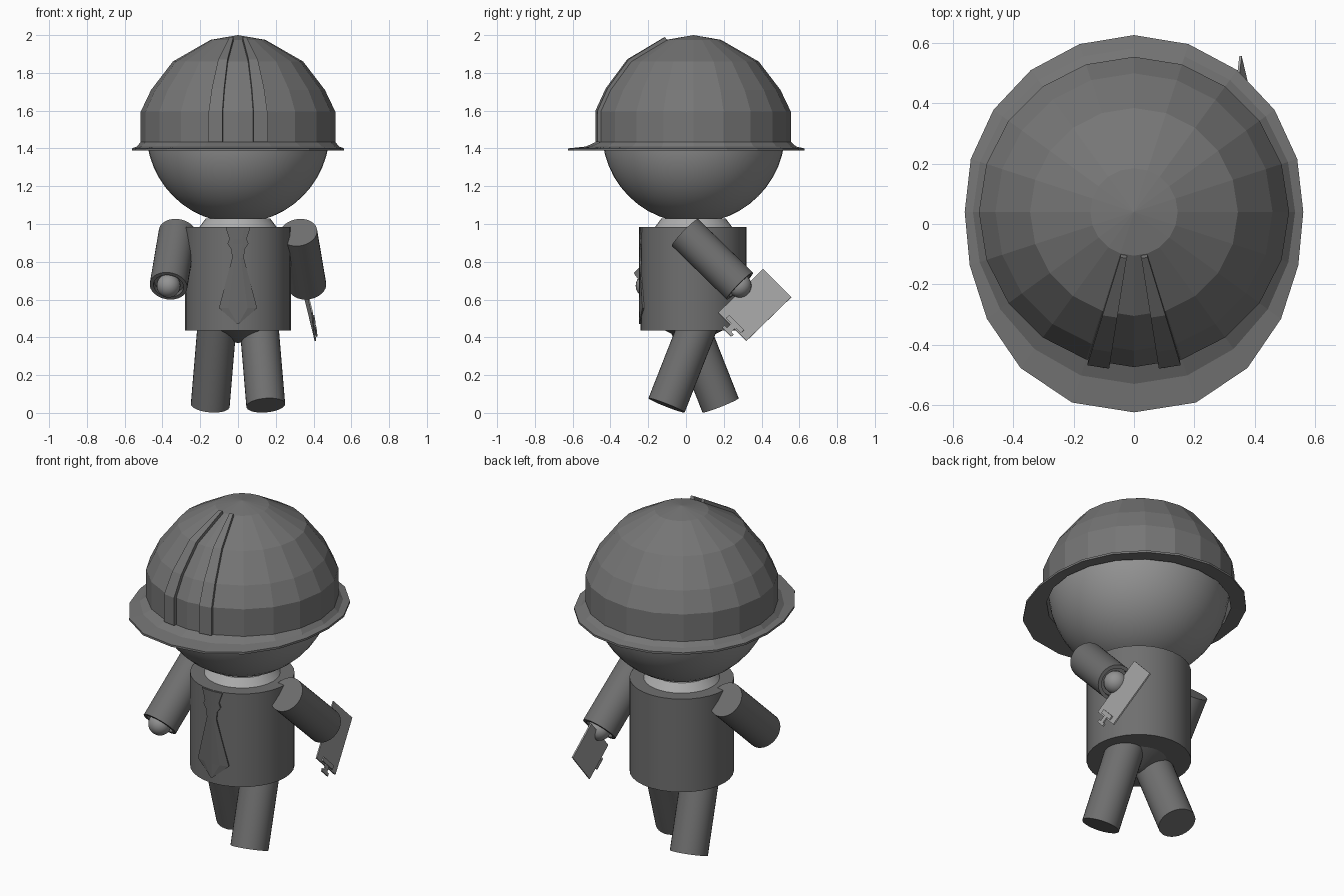
import bpy, bmesh
from math import sin, cos, pi, sqrt, radians
from mathutils import Vector, Matrix

cube = bpy.data.objects.get("Cube")
if cube:
    bpy.data.objects.remove(cube, do_unlink=True)

CY = 0.04  # depth of the body's axis


def material(name, value):
    m = bpy.data.materials.new(name)
    m.use_nodes = True
    colour = (value, value, value, 1)
    m.diffuse_color = colour
    m.node_tree.nodes["Principled BSDF"].inputs["Base Color"].default_value = colour
    return m


helmet_grey = material("helmet grey", 0.18)
suit_grey = material("suit grey", 0.16)
tie_grey = material("tie grey", 0.14)
skin_grey = material("skin grey", 0.29)
shirt_grey = material("shirt light grey", 0.42)
board_grey = material("board light grey", 0.37)


def finish(name, bm, mat, smooth=True):
    bmesh.ops.remove_doubles(bm, verts=bm.verts, dist=1e-5)
    bmesh.ops.recalc_face_normals(bm, faces=bm.faces)
    mesh = bpy.data.meshes.new(name)
    bm.to_mesh(mesh)
    bm.free()
    mesh.materials.append(mat)
    ob = bpy.data.objects.new(name, mesh)
    bpy.context.collection.objects.link(ob)
    if smooth:
        bpy.ops.object.select_all(action="DESELECT")
        ob.select_set(True)
        bpy.context.view_layer.objects.active = ob
        bpy.ops.object.shade_smooth_by_angle(angle=radians(35))
    return ob


def skin_grid(bm, rows, closed=False):
    """Join rows of points with quads."""
    rows = [[bm.verts.new(p) for p in row] for row in rows]
    n = len(rows[0])
    for a, b in zip(rows, rows[1:]):
        for i in range(n if closed else n - 1):
            j = (i + 1) % n
            bm.faces.new((a[i], a[j], b[j], b[i]))


def lathe(name, profile, mat, matrix=Matrix(), segs=32, smooth=True):
    """Spin (radius, height) points; angle 0 faces the front."""
    bm = bmesh.new()
    rows = []
    for r, z in profile:
        angles = [2 * pi * i / segs for i in range(segs)]
        rows.append([((r(a) if callable(r) else r) * sin(a),
                      -(r(a) if callable(r) else r) * cos(a), z) for a in angles])
    skin_grid(bm, rows, closed=True)
    bmesh.ops.remove_doubles(bm, verts=bm.verts, dist=1e-5)
    bmesh.ops.dissolve_degenerate(bm, edges=bm.edges, dist=1e-5)
    bm.transform(matrix)
    return finish(name, bm, mat, smooth)


def along(start, end):
    d = Vector(end) - Vector(start)
    return Matrix.Translation(start) @ d.to_track_quat("Z", "Y").to_matrix().to_4x4(), d.length


def ball(name, centre, radius, mat, segs=32):
    bm = bmesh.new()
    bmesh.ops.create_uvsphere(bm, u_segments=segs, v_segments=segs // 2, radius=radius,
                              matrix=Matrix.Translation(centre))
    return finish(name, bm, mat)


axis = Matrix.Translation((0, CY, 0))

# Head, shirt collar, jacket and hips
ball("head", (0, CY, 1.49), 0.485, skin_grey, 48)
lathe("collar", [(0, 0.97), (0.215, 0.97), (0.17, 1.03), (0, 1.03)], shirt_grey, axis)
lathe("jacket", [(0, 0.435), (0.28, 0.435), (0.28, 0.985), (0, 0.985)], suit_grey, axis)
lathe("hips", [(0, 0.37), (0.03, 0.375), (0.16, 0.44), (0, 0.45)], suit_grey, axis)

# Arms and legs swing opposite ways on each side
for side, label in ((1, "left"), (-1, "right")):
    shoulder = (0.32 * side, CY - 0.045 * side, 0.955)
    wrist = (0.368 * side, CY + 0.245 * side, 0.672)
    m, length = along(shoulder, wrist)
    lathe(label + "_sleeve", [(0, 0), (0.1, 0), (0.1, length), (0.08, length),
                              (0.08, length - 0.03), (0, length - 0.03)], suit_grey, m)
    ball(label + "_hand", m @ Vector((0, 0, length - 0.002)), 0.063, skin_grey, 24)

    foot = (0.147 * side, CY - 0.143 * side, 0.04)
    hip = (0.11 * side, CY + 0.03 * side, 0.48)
    m, length = along(foot, hip)
    lathe(label + "_leg", [(0, 0), (0.103, 0), (0.103, length), (0, length)], suit_grey, m)

# Tie that follows the jacket's curve
bm = bmesh.new()
tie_rows = [(0.065, 0.983), (0.045, 0.92), (0.055, 0.895), (0.035, 0.865),
            (0.03, 0.82), (0.1, 0.555), (0.002, 0.47)]
skin_grid(bm, [[(w * t, CY - sqrt(0.284 ** 2 - (w * t) ** 2), z)
                for t in (-1, -0.5, 0, 0.5, 1)] for w, z in tie_rows])
tie = finish("tie", bm, tie_grey, smooth=False)
solid = tie.modifiers.new("thickness", "SOLIDIFY")
solid.thickness, solid.offset = 0.009, 0


# Helmet shell with a brim that reaches further at the front
def brim(a):
    front = max(0.0, cos(a))
    back = max(0.0, -cos(a))
    return 0.562 + 0.12 * min(front * front, 0.86) + 0.025 * back


def flare(a):
    return 0.52 + (brim(a) - 0.52) * 0.35


dome = [(0.515, 1.435), (0.515, 1.595), (0.46, 1.71), (0.345, 1.86), (0.145, 1.975), (0, 2.0)]
shell = [(0.49, 1.56), (0.495, 1.395), (brim, 1.388), (brim, 1.4), (flare, 1.41)] + dome
lathe("helmet", shell, helmet_grey, axis, segs=20, smooth=False)

# Two tapering raised bands on the helmet's front panels
for side, label in ((1, "left"), (-1, "right")):
    bm = bmesh.new()
    step = radians(18)
    rows = []
    for r, z in dome[:-1]:
        lift = 0.009
        r, z = r + lift * 0.8, z + lift * (z - 1.435)
        rows.append([(side * r * sin(step) * t, CY - r * (1 - t * (1 - cos(step))), z)
                     for t in (0.5, 0.95)])
    skin_grid(bm, rows)
    bmesh.ops.recalc_face_normals(bm, faces=bm.faces)
    band = finish(label + "_helmet_band", bm, helmet_grey, smooth=False)
    solid = band.modifiers.new("thickness", "SOLIDIFY")
    solid.thickness, solid.offset = 0.022, 0

# Clipboard: u runs along its clipped end, v along its length
corner = Vector((0.393, 0.17, 0.53))
u = Vector((0.017, 0.15, -0.15)).normalized()
v = Vector((-0.058, 0.24, 0.24))
v = (v - u * v.dot(u)).normalized()
n = v.cross(u)
if n.x < 0:
    n = -n
frame = Matrix.Translation(corner) @ Matrix((u, v, n)).transposed().to_4x4()


def plate(name, u0, u1, v0, v1, n0, n1, mat):
    bm = bmesh.new()
    bmesh.ops.create_cube(bm, size=1)
    scale = Matrix.Diagonal((u1 - u0, v1 - v0, n1 - n0, 1))
    centre = Matrix.Translation(((u0 + u1) / 2, (v0 + v1) / 2, (n0 + n1) / 2))
    bm.transform(frame @ centre @ scale)
    return finish(name, bm, mat, smooth=False)


plate("clipboard", 0, 0.212, 0, 0.337, -0.004, 0.004, board_grey)
plate("clip_bar", 0.05, 0.162, 0.008, 0.032, 0.004, 0.012, board_grey)
plate("clip_stem", 0.09, 0.122, -0.028, 0.01, 0.002, 0.01, board_grey)
plate("clip_handle", 0.072, 0.14, -0.042, -0.025, 0.002, 0.01, board_grey)
